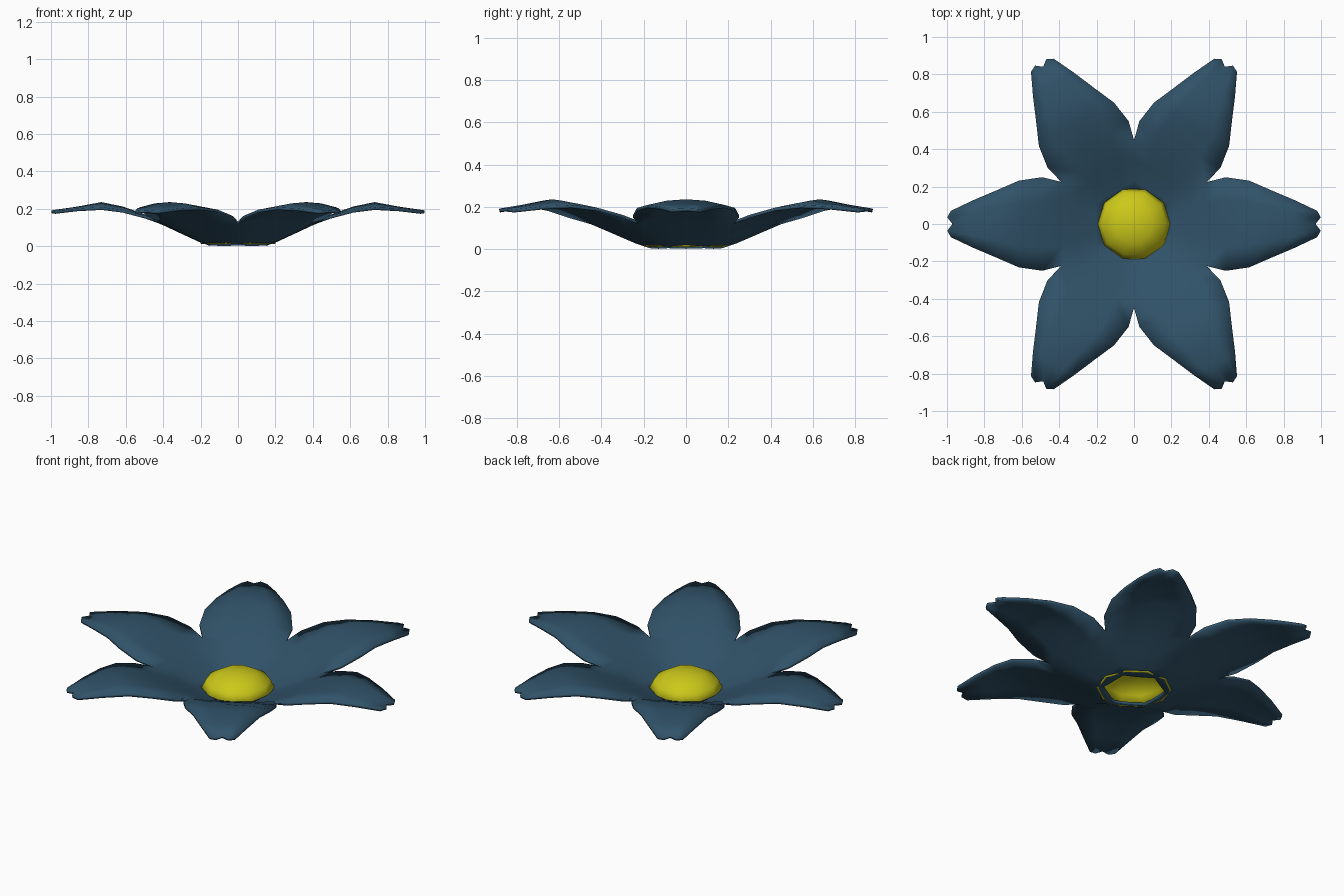
import bpy, bmesh, math
from mathutils import Matrix

if "Cube" in bpy.data.objects:
    bpy.data.objects.remove(bpy.data.objects["Cube"])


def finish(name, bm, color, thickness, angle):
    bmesh.ops.remove_doubles(bm, verts=bm.verts, dist=0.0008)
    bmesh.ops.recalc_face_normals(bm, faces=bm.faces)
    # open shells: make every normal point upward
    if sum(f.normal.z for f in bm.faces) < 0:
        bmesh.ops.reverse_faces(bm, faces=bm.faces)
    mesh = bpy.data.meshes.new(name)
    bm.to_mesh(mesh)
    bm.free()
    obj = bpy.data.objects.new(name, mesh)
    bpy.context.collection.objects.link(obj)
    mat = bpy.data.materials.new(name + "_color")
    mat.diffuse_color = color
    mat.use_nodes = True
    mat.node_tree.nodes["Principled BSDF"].inputs["Base Color"].default_value = mat.diffuse_color
    mesh.materials.append(mat)
    bpy.ops.object.select_all(action='DESELECT')
    bpy.context.view_layer.objects.active = obj
    obj.select_set(True)
    bpy.ops.object.shade_smooth_by_angle(angle=math.radians(angle))
    solid = obj.modifiers.new("thickness", 'SOLIDIFY')
    solid.thickness = thickness
    solid.offset = -1
    return obj


# Petal stations: distance from centre, half width, ridge height, edge height
T = math.tan(math.pi / 6)
stations = [
    (0.145, 0.145 * T, 0.016, 0.019),
    (0.20, 0.20 * T, 0.036, 0.040),
    (0.30, 0.30 * T, 0.082, 0.090),
    (0.385, 0.385 * T, 0.122, 0.132),
    (0.49, 0.25, 0.168, 0.162),
    (0.615, 0.232, 0.212, 0.195),
    (0.73, 0.182, 0.236, 0.209),
    (0.86, 0.127, 0.212, 0.202),
    (0.98, 0.070, 0.193, 0.188),
]
columns = (-1, -0.5, 0, 0.5, 1)
tip_offset = (0, 0.018, -0.009, 0.018, 0)   # notched tip

# Six petals joined around an open centre
bm = bmesh.new()
for k in range(6):
    turn = Matrix.Rotation(k * math.pi / 3, 4, 'Z')
    rows = []
    for i, (x, w, zc, ze) in enumerate(stations):
        row = []
        for v, tip in zip(columns, tip_offset):
            dx = tip if i == len(stations) - 1 else 0
            row.append(bm.verts.new((x + dx, w * v, zc + (ze - zc) * v * v)))
        bmesh.ops.transform(bm, matrix=turn, verts=row)
        rows.append(row)
    for a, b in zip(rows, rows[1:]):
        for j in range(4):
            bm.faces.new((a[j], b[j], b[j + 1], a[j + 1]))
finish("petals", bm, (0.03, 0.085, 0.14, 1), 0.015, 50)

# Ten-sided domed flower centre, open below
bm = bmesh.new()
profile = [bm.verts.new((0.202 * math.cos(math.radians(e)), 0,
                         0.015 + 0.115 * math.sin(math.radians(e))))
           for e in (0, 30, 60, 90)]
edges = [bm.edges.new(p) for p in zip(profile, profile[1:])]
bmesh.ops.spin(bm, geom=profile + edges, cent=(0, 0, 0), axis=(0, 0, 1),
               angle=math.tau, steps=10)
finish("flower_centre", bm, (0.6, 0.58, 0.01, 1), 0.01, 50)
